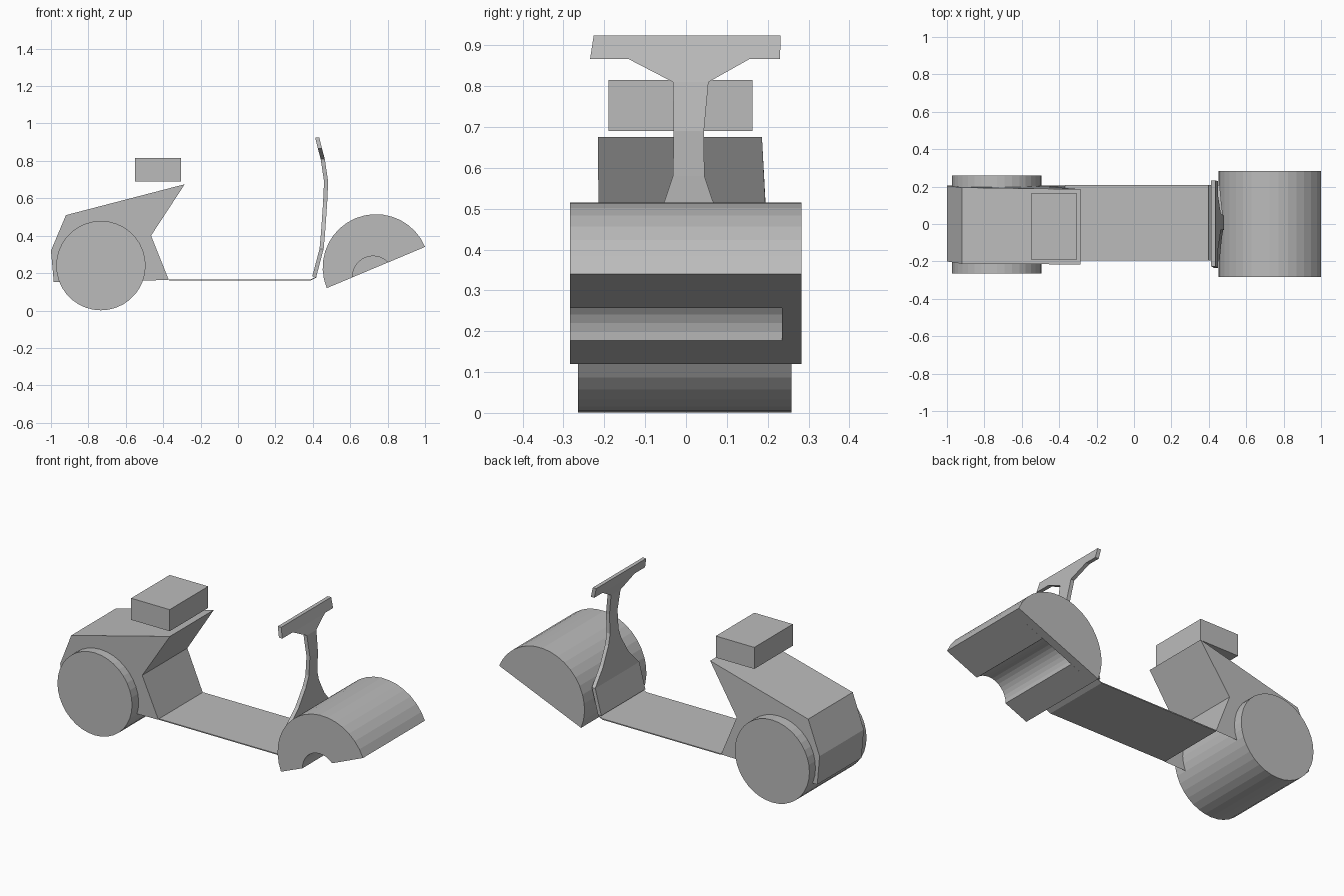
import bpy, bmesh, math

if "Cube" in bpy.data.objects:
    bpy.data.objects.remove(bpy.data.objects["Cube"])

grey = bpy.data.materials.new("plain grey")
grey.diffuse_color = (0.5, 0.5, 0.5, 1)
grey.use_nodes = True
grey.node_tree.nodes["Principled BSDF"].inputs["Base Color"].default_value = grey.diffuse_color


def finish(name, bm):
    bmesh.ops.recalc_face_normals(bm, faces=bm.faces)
    mesh = bpy.data.meshes.new(name)
    bm.to_mesh(mesh)
    bm.free()
    mesh.materials.append(grey)
    obj = bpy.data.objects.new(name, mesh)
    bpy.context.collection.objects.link(obj)
    return obj


def loft(name, sections, cap_first=True, cap_last=True):
    """Skin closed loops of equal length."""
    bm = bmesh.new()
    rings = [[bm.verts.new(p) for p in s] for s in sections]
    n = len(rings[0])
    for a, b in zip(rings, rings[1:]):
        for i in range(n):
            j = (i + 1) % n
            bm.faces.new((a[i], a[j], b[j], b[i]))
    if cap_first:
        bm.faces.new(rings[0][::-1])
    if cap_last:
        bm.faces.new(rings[-1])
    return finish(name, bm)


def extrude(name, profile, y0, y1):
    """Extrude an (x, z) profile along y."""
    return loft(name, [[(x, y, z) for x, z in profile] for y in (y0, y1)])


def arc(cx, cz, r, a0, a1, n):
    return [(cx + r * math.cos(a0 + (a1 - a0) * i / n),
             cz + r * math.sin(a0 + (a1 - a0) * i / n)) for i in range(n + 1)]


# Rear wheel
extrude("rear_wheel", arc(-0.733, 0.24, 0.239, 0, math.tau, 36)[:-1], -0.265, 0.258)

# Rear body: slightly tapered shell, open underneath; rows are x, z, y low, y high
outline = [(-0.37, 0.163, -0.2, 0.207), (-0.465, 0.40, -0.213, 0.2),
           (-0.285, 0.675, -0.216, 0.186), (-0.92, 0.51, -0.213, 0.195),
           (-1.0, 0.32, -0.2, 0.205), (-0.985, 0.152, -0.2, 0.205)]
bm = bmesh.new()
sides = [[bm.verts.new((p[0], p[k], p[1])) for p in outline] for k in (2, 3)]
for s in sides:
    bm.faces.new(s)
for i in range(len(outline) - 1):
    bm.faces.new((sides[0][i], sides[0][i + 1], sides[1][i + 1], sides[1][i]))
finish("rear_body", bm)

# Seat box
extrude("seat", [(-0.552, 0.69), (-0.305, 0.69), (-0.305, 0.815), (-0.552, 0.815)], -0.19, 0.163)

# Thin floor board, turned up at the front
extrude("floor_board", [(-0.37, 0.161), (0.39, 0.161), (0.42, 0.176), (0.42, 0.182),
                        (0.39, 0.167), (-0.37, 0.167)], -0.195, 0.208)

# Leg shield, steering column and handlebar; rows are z, rear x, y low, y high
column = [(0.182, 0.397, -0.195, 0.208), (0.33, 0.436, -0.195, 0.208),
          (0.42, 0.444, -0.11, 0.125), (0.52, 0.451, -0.052, 0.065),
          (0.58, 0.455, -0.032, 0.045), (0.69, 0.46, -0.03, 0.044),
          (0.81, 0.442, -0.032, 0.055), (0.866, 0.427, -0.14, 0.155)]
t = 0.022
loft("steering_column", [[(x, a, z), (x + t, a, z), (x + t, b, z), (x, b, z)]
                         for z, x, a, b in column])
loft("handlebar", [[(x, a, z), (x + t, a, z), (x + t, b, z), (x, b, z)]
                   for z, x, a, b in [(0.866, 0.427, -0.235, 0.23), (0.924, 0.413, -0.226, 0.232)]])

# Front fender: tilted half cylinder with a blind groove along its flat face
tilt = math.atan2(0.22, 0.525)
outer = arc(0.7375, 0.23, 0.285, tilt, tilt + math.pi, 18)
half, drop = 0.103, 0.039
spread = math.atan2(drop, half)
cx, cz = 0.7075 + drop * math.sin(tilt), 0.217 - drop * math.cos(tilt)
groove = arc(cx, cz, math.hypot(half, drop), tilt + math.pi - spread, tilt + spread, 12)
extrude("front_fender", outer + groove, -0.284, 0.235)
extrude("front_fender_end", outer, 0.235, 0.283)
